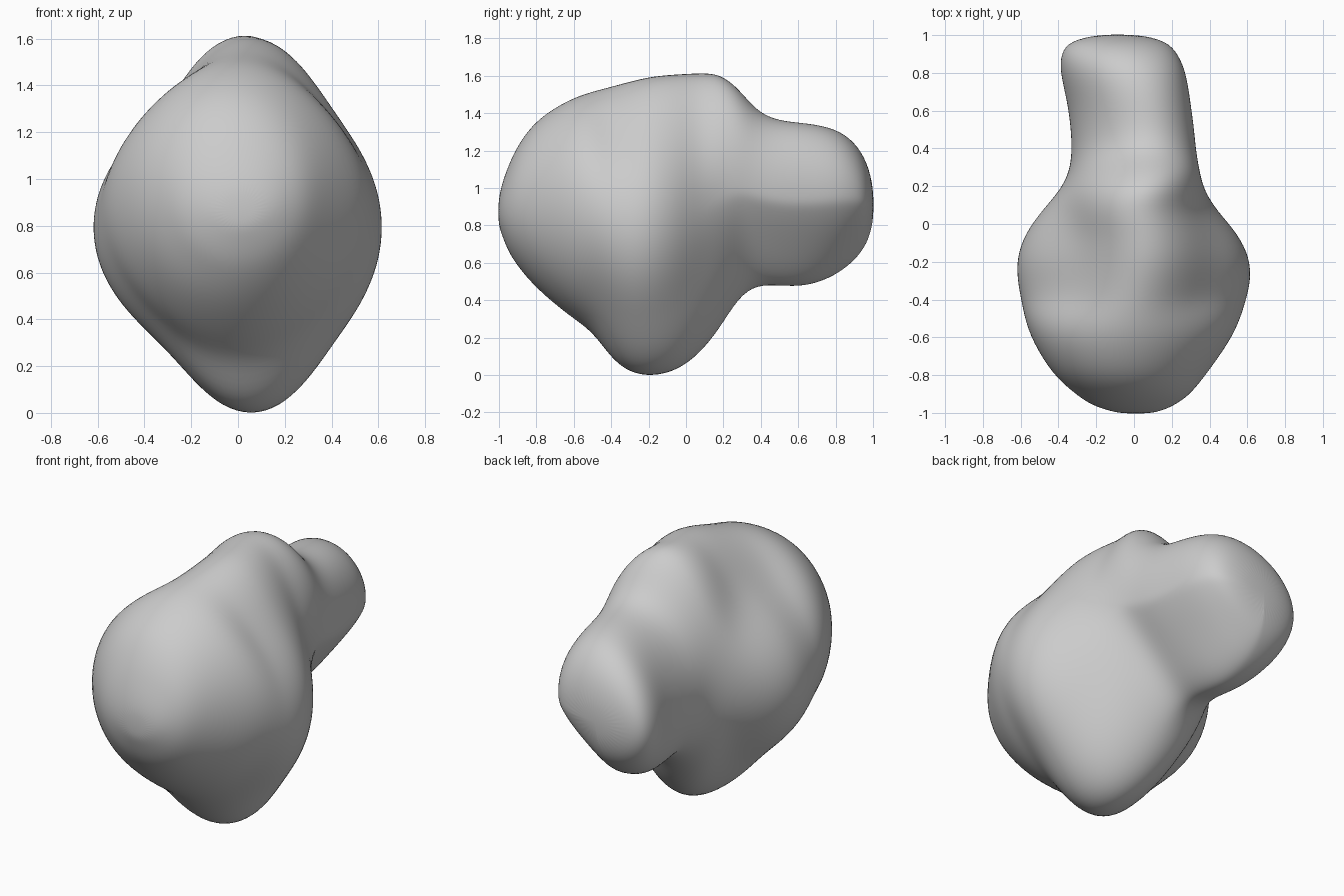
import bpy, bmesh, math

if "Cube" in bpy.data.objects:
    bpy.data.objects.remove(bpy.data.objects["Cube"])

# Cross-sections along y: y, top z, bottom z, left x, right x
SECTIONS = [
    (-1.004, 0.93, 0.81, -0.06, 0.08),
    (-0.985, 1.02, 0.75, -0.15, 0.16),
    (-0.95, 1.12, 0.66, -0.24, 0.23),
    (-0.90, 1.23, 0.58, -0.31, 0.30),
    (-0.80, 1.37, 0.46, -0.43, 0.38),
    (-0.62, 1.48, 0.31, -0.54, 0.51),
    (-0.50, 1.52, 0.23, -0.58, 0.565),
    (-0.40, 1.55, 0.08, -0.60, 0.595),
    (-0.30, 1.58, 0.0, -0.62, 0.62),
    (-0.18, 1.61, -0.02, -0.625, 0.615),
    (-0.05, 1.62, 0.01, -0.58, 0.55),
    (0.07, 1.625, 0.10, -0.49, 0.44),
    (0.18, 1.62, 0.24, -0.39, 0.37),
    (0.28, 1.54, 0.41, -0.335, 0.34),
    (0.38, 1.41, 0.48, -0.32, 0.32),
    (0.50, 1.36, 0.475, -0.325, 0.31),
    (0.65, 1.35, 0.47, -0.345, 0.29),
    (0.80, 1.32, 0.53, -0.385, 0.27),
    (0.90, 1.25, 0.61, -0.385, 0.23),
    (0.97, 1.14, 0.70, -0.34, 0.17),
    (1.004, 0.99, 0.83, -0.18, 0.02),
]
SIDES = 40
P = 6  # sharpness of the blend between belly and bumps


def smooth(lo, hi, v):
    t = min(max((v - lo) / (hi - lo), 0), 1)
    return t * t * (3 - 2 * t)


def blend(c, s, side, ball_h, narrow, h):
    # smooth union of a round belly and a tall narrow oval
    r1 = 1 / math.hypot(c / side, s / ball_h)
    r2 = 1 / math.hypot(c / narrow, s / h)
    return (r1 ** P + r2 ** P) ** (1 / P)


def ring(bm, y, zt, zb, xl, xr):
    zm, h, half = (zt + zb) / 2, (zt - zb) / 2, (xr - xl) / 2
    # the upper and lower bumps sit a little right of the middle
    cx = (xl + xr) / 2 + 0.07 * math.exp(-((y + 0.12) / 0.28) ** 2)
    neck = smooth(0.05, 0.4, y)
    bump = smooth(-0.85, -0.4, y) * (1 - smooth(0.05, 0.28, y))
    ball_h = h + (min(h, half * 0.91) - h) * bump
    narrow = half + (min(half, 0.38) - half) * bump
    verts = []
    for i in range(SIDES):
        a = 2 * math.pi * i / SIDES
        c, s = math.cos(a), math.sin(a)
        side = (xr - cx) if c > 0 else (cx - xl)
        dims = (side, ball_h, min(narrow, side), h)
        r = blend(c, s, *dims)
        x = r * c * side / blend(1, 0, *dims)
        z = r * s * h / blend(0, 1, *dims)
        if c > 0 and s < 0:   # neck is slimmer at its lower right
            x *= 1 - 0.16 * neck * s * s
            x -= 0.05 * neck * abs(2 * s * c)
        x += cx + 0.17 * neck * z   # the neck leans
        verts.append(bm.verts.new((x, y, zm + z)))
    return verts


# Single lofted body with lower and upper bumps and back neck
bm = bmesh.new()
rings = [ring(bm, *s) for s in SECTIONS]
for r0, r1 in zip(rings, rings[1:]):
    for i in range(SIDES):
        j = (i + 1) % SIDES
        bm.faces.new((r0[i], r0[j], r1[j], r1[i]))
bm.faces.new(rings[0])
bm.faces.new(rings[-1])
bmesh.ops.recalc_face_normals(bm, faces=bm.faces[:])
for f in bm.faces:
    f.smooth = True
mesh = bpy.data.meshes.new("blob_body")
bm.to_mesh(mesh)
bm.free()
body = bpy.data.objects.new("blob_body", mesh)
bpy.context.collection.objects.link(body)

# Soften the loft
sub = body.modifiers.new("soften", 'SUBSURF')
sub.levels = sub.render_levels = 2
